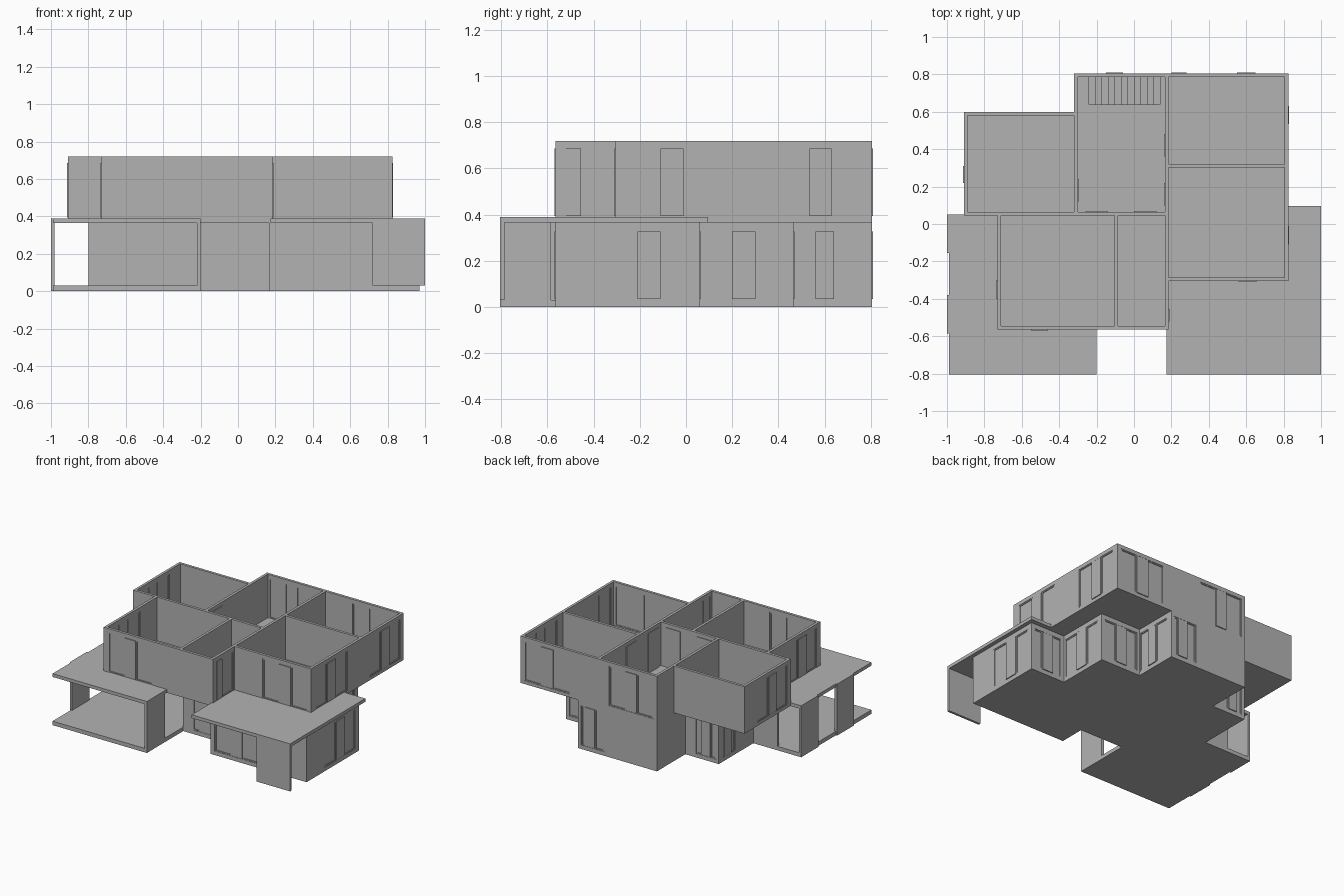
import bpy
import bmesh

cube = bpy.data.objects.get("Cube")
if cube:
    bpy.data.objects.remove(cube, do_unlink=True)

# One plain material for the whole house
grey = bpy.data.materials.new("plain_grey")
grey.use_nodes = True
colour = (0.45, 0.45, 0.45, 1)
grey.diffuse_color = colour
grey.node_tree.nodes["Principled BSDF"].inputs["Base Color"].default_value = colour

T = 0.02                   # wall thickness
G0, G1 = 0.03, 0.365       # ground storey walls
U0, U1 = 0.39, 0.72        # upper storey walls
HEAD = 0.30                # opening height
SIDE = 0.14                # fixed pane width


def finish(name, bm):
    bmesh.ops.recalc_face_normals(bm, faces=bm.faces)
    mesh = bpy.data.meshes.new(name)
    bm.to_mesh(mesh)
    bm.free()
    mesh.materials.append(grey)
    obj = bpy.data.objects.new(name, mesh)
    bpy.context.collection.objects.link(obj)
    return obj


def add_box(bm, xs, ys, zs):
    verts = bmesh.ops.create_cube(bm, size=1)["verts"]
    for v in verts:
        v.co = [r[0] if c < 0 else r[1] for r, c in zip((xs, ys, zs), v.co)]


def box(name, xs, ys, zs):
    bm = bmesh.new()
    add_box(bm, xs, ys, zs)
    return finish(name, bm)


def slab(name, outline, z0, z1):
    bm = bmesh.new()
    face = bm.faces.new([bm.verts.new((x, y, z0)) for x, y in outline])
    top = bmesh.ops.extrude_face_region(bm, geom=[face])["geom"]
    for v in top:
        if isinstance(v, bmesh.types.BMVert):
            v.co.z = z1
    return finish(name, bm)


def run_box(bm, axis, run, depth, zs):
    """Box running along x or y, with its depth across the wall."""
    depth = tuple(sorted(depth))
    if axis == "x":
        add_box(bm, run, depth, zs)
    else:
        add_box(bm, depth, run, zs)


def wall(name, axis, face, out, a, b, z0, z1, window=None, side=SIDE):
    """Wall whose outer side is at face; window is the range of its sliding leaf."""
    bm = bmesh.new()
    depth = (face, face - out * T)
    if window is None:
        run_box(bm, axis, (a, b), depth, (z0, z1))
        return finish(name, bm)
    w0, w1 = max(a + 0.025, window[0] - side), min(b - 0.025, window[1] + side)
    head = z0 + HEAD
    run_box(bm, axis, (a, w0), depth, (z0, z1))
    run_box(bm, axis, (w1, b), depth, (z0, z1))
    run_box(bm, axis, (w0, w1), depth, (head, z1))
    finish(name, bm)
    # Glazing: thin fixed panes, slim frames and a proud sliding leaf
    bm = bmesh.new()
    run_box(bm, axis, (w0, w1), (face - out * 0.008, face - out * 0.013), (z0, head))
    bar = 0.008
    rim = (face - out * 0.003, face - out * 0.017)
    for s in (w0, window[0] - bar, window[1], w1 - bar):
        run_box(bm, axis, (s, s + bar), rim, (z0, head))
    for z in (z0, head - bar):
        run_box(bm, axis, (w0, w1), rim, (z, z + bar))
    run_box(bm, axis, window, (face + out * 0.004, face - out * 0.004),
            (z0 + 0.004, head - 0.004))
    finish(name + "_window", bm)


# Floor slabs
slab("ground_slab", [
    (-.99, -.805), (-.2, -.805), (-.2, -.37), (.165, -.37), (.165, -.565),
    (.97, -.565), (.97, .06), (.68, .06), (.68, .465), (.34, .465), (.34, .805),
    (-.32, .805), (-.32, .465), (-.6, .465), (-.6, .05), (-.99, .05)], 0, G0)
slab("upper_slab", [
    (-.99, -.805), (-.2, -.805), (-.2, -.565), (.175, -.565), (.175, -.805),
    (1, -.805), (1, .095), (.825, .095), (.825, .805), (.14, .805), (.14, .64),
    (-.24, .64), (-.24, .805), (-.32, .805), (-.32, .6), (-.91, .6),
    (-.91, .05), (-.99, .05)], G1, U0)
box("stair_edge_beam", (-.24, .14), (.785, .805), (G1, U0))

# Upper storey outer walls: name, axis, outer face, outward sign, start, end, leaf
upper = [
    ("hall_back", "x", .805, 1, -.32, .175, (-.15, -.06)),
    ("back_bedroom_back", "x", .805, 1, .175, .825, (.55, .65)),
    ("back_bedroom_side", "y", .825, 1, .31, .785, (.535, .63)),
    ("front_bedroom_side", "y", .825, 1, -.285, .31, (-.11, -.01)),
    ("front_bedroom_front", "x", -.305, -1, .185, .825, (.56, .655)),
    ("small_room_side", "y", .185, 1, -.545, -.285, (-.52, -.455)),
    ("small_room_front", "x", -.565, -1, -.1, .185, None),
    ("corner_room_front", "x", -.565, -1, -.73, -.1, (-.55, -.46)),
    ("corner_room_side", "y", -.73, -1, -.545, .05, (-.4, -.3)),
    ("wing_front", "x", .045, -1, -.91, -.71, None),
    ("wing_side", "y", -.91, -1, .065, .58, (.22, .31)),
    ("wing_back", "x", .6, 1, -.91, -.32, None),
    ("hall_side", "y", -.32, -1, .6, .785, None),
]
for name, axis, face, out, a, b, leaf in upper:
    wall("upper_" + name, axis, face, out, a, b, U0, U1, leaf)

# Upper storey inner walls
for name, axis, face, a, b in [
        ("hall_wing", "y", -.30, .065, .6),
        ("hall_bedroom", "y", .185, .065, .785),
        ("small_room_bedroom", "y", .185, -.285, .065),
        ("hall_rooms", "x", .065, -.71, .165),
        ("corner_small_room", "y", -.085, -.545, .045),
        ("bedroom_divider", "x", .322, .185, .805)]:
    wall("inner_" + name, axis, face, 1, a, b, U0, U1)

# Inner doors, standing slightly proud of the walls
for name, xs, ys in [
        ("wing_door", (-.30, -.295), (.12, .24)),
        ("back_bedroom_door", (.16, .165), (.36, .48)),
        ("front_bedroom_door", (.16, .165), (.1, .22)),
        ("corner_room_door", (-.26, -.14), (.065, .07)),
        ("small_room_door", (0, .12), (.065, .07))]:
    box(name, xs, ys, (U0, U0 + HEAD))

# Ground storey walls
ground = [
    ("front_room_front", "x", -.565, -1, .165, .97, (.34, .43), SIDE),
    ("front_room_side", "y", .97, 1, -.545, .04, (-.21, -.11), SIDE),
    ("front_room_back", "x", .06, 1, .68, .97, (.78, .87), .1),
    ("middle_side", "y", .68, 1, .04, .445, (.2, .3), .13),
    ("middle_back", "x", .465, 1, .34, .68, (.46, .55), .1),
    ("stair_side", "y", .34, 1, .445, .785, (.56, .64), .13),
    ("stair_back", "x", .805, 1, -.32, .34, (.2, .28), .08),
    ("stair_outer_side", "y", -.32, -1, .465, .785, None, 0),
    ("living_back", "x", .465, 1, -.6, -.3, (-.53, -.46), .05),
    ("living_side", "y", -.6, -1, .05, .445, (.32, .4), .05),
    ("porch_back", "x", .05, 1, -.8, -.18, None, 0),
    ("porch_inner_side", "y", -.2, -1, -.35, .03, None, 0),
    ("entrance_front", "x", -.37, -1, -.2, .165, (-.06, .03), .06),
    ("entrance_side", "y", .165, -1, -.545, -.37, None, 0),
]
for name, axis, face, out, a, b, leaf, side in ground:
    wall("ground_" + name, axis, face, out, a, b, G0, G1, leaf, side)

# Screen walls around the two porches
box("porch_screen", (-.22, -.2), (-.805, -.585), (G0, G1))
box("porch_front_panel", (-1, -.98), (-.585, -.38), (0, U0))
box("porch_rear_panel", (-1, -.98), (-.155, .05), (0, U0))
box("terrace_screen", (.72, 1), (-.805, -.787), (G0, G1))

# Staircase rising through the opening
steps = 11
run = .38 / steps
rise = (U0 - G0) / (steps + 1)
bm = bmesh.new()
for i in range(steps):
    x = .14 - i * run
    add_box(bm, (x - run, x), (.64, .785), (G0, G0 + (i + 1) * rise))
finish("staircase", bm)
